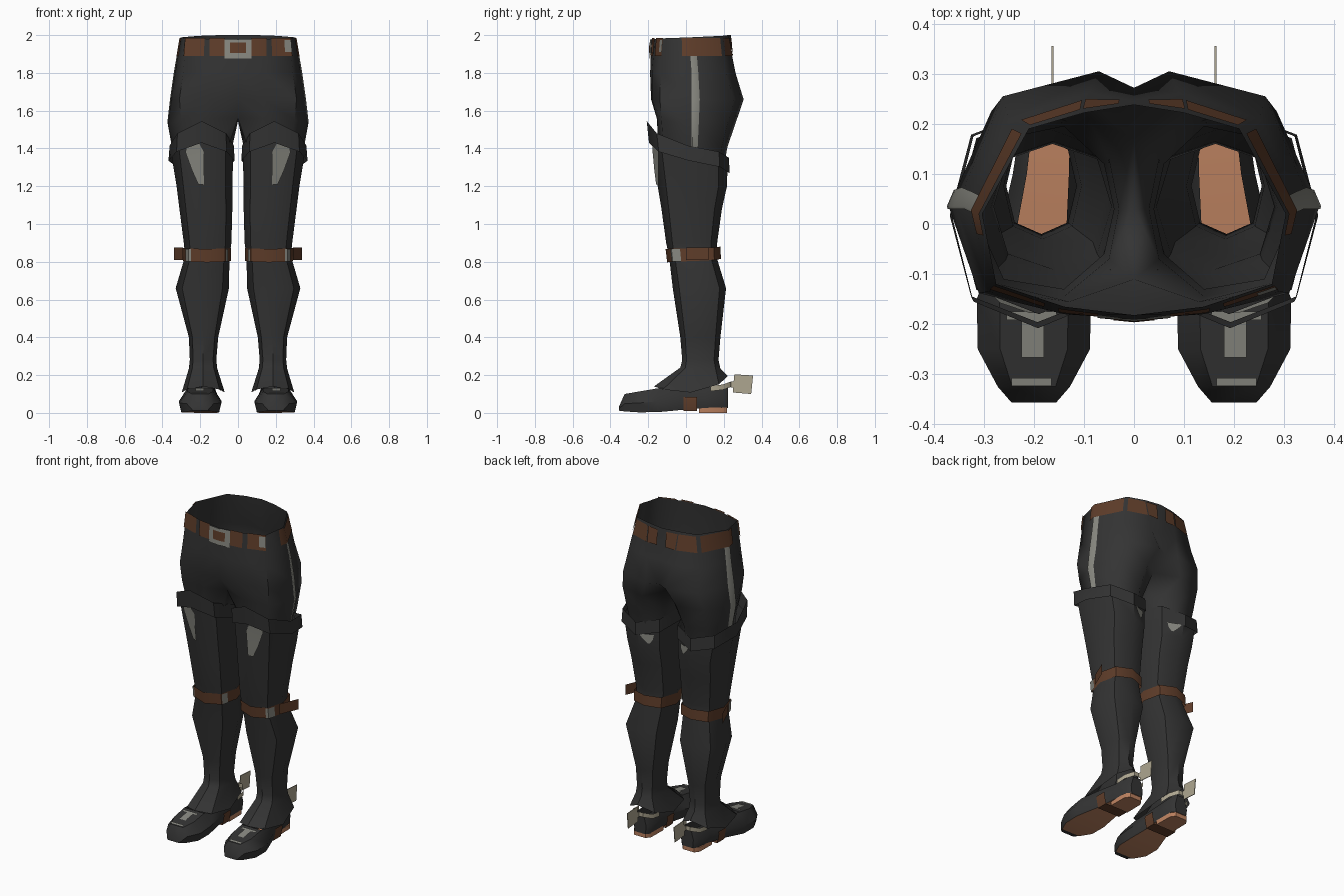
import bpy, bmesh, math
from mathutils import Vector as V

if "Cube" in bpy.data.objects:
    bpy.data.objects.remove(bpy.data.objects["Cube"])


def material(name, r, g, b):
    m = bpy.data.materials.new(name)
    m.diffuse_color = (r, g, b, 1)
    m.use_nodes = True
    m.node_tree.nodes["Principled BSDF"].inputs["Base Color"].default_value = m.diffuse_color
    return m


DARK = material("charcoal leather", .034, .034, .034)
BROWN = material("brown strap", .115, .047, .023)
GREY = material("grey trim", .25, .25, .22)
BEIGE = material("pale metal", .42, .38, .28)
COPPER = material("copper sole", .50, .22, .115)


def build(name, verts, faces, mats, mirror=True, idx=None, angle=42):
    me = bpy.data.meshes.new(name)
    me.from_pydata([tuple(v) for v in verts], [], faces)
    for m in mats:
        me.materials.append(m)
    if idx:
        for p, i in zip(me.polygons, idx):
            p.material_index = i
    bm = bmesh.new()
    bm.from_mesh(me)
    bmesh.ops.recalc_face_normals(bm, faces=bm.faces[:])
    bm.to_mesh(me)
    bm.free()
    me.shade_smooth()
    me.set_sharp_from_angle(angle=math.radians(angle))
    ob = bpy.data.objects.new(name, me)
    bpy.context.scene.collection.objects.link(ob)
    if mirror:
        mod = ob.modifiers.new("mirror", 'MIRROR')
        mod.merge_threshold = 0.0005
    return ob


def grid(rings, closed, start=0):
    """quads between successive rings of equal length"""
    n = len(rings[0])
    faces = []
    for i in range(len(rings) - 1):
        for k in range(n if closed else n - 1):
            a, b = start + i * n, start + (i + 1) * n
            faces.append((a + k, a + (k + 1) % n, b + (k + 1) % n, b + k))
    return faces


def loft(name, rings, mat, closed=True):
    return build(name, [p for r in rings for p in r], grid(rings, closed), [mat])


def octa(x0, x1, y0, y1, zf, zs=None, zb=None):
    """eight-sided leg ring: front, outer, back, inner; height varies front to back"""
    zs, zb = zf if zs is None else zs, zf if zb is None else zb
    cx, cy, rx, ry = (x0 + x1) / 2, (y0 + y1) / 2, (x1 - x0) / 2, (y1 - y0) / 2
    z = [zf, (zf + zs) / 2, zs, (zs + zb) / 2, zb]
    out = []
    for k in range(8):
        f = 1.07 if k % 2 else 1
        a = math.pi / 4 * k
        out.append(V((cx + rx * f * math.sin(a), cy - ry * f * math.cos(a), z[min(k, 8 - k)])))
    return out


def surf(rings, t, z):
    """point on a lofted surface at ring parameter t and height z"""
    col = []
    for r in rings:
        i, f = math.floor(t), t - math.floor(t)
        col.append(r[i % len(r)].lerp(r[(i + 1) % len(r)], f))
    for a, b in zip(col, col[1:]):
        if a.z >= z >= b.z:
            return a.lerp(b, (a.z - z) / max(a.z - b.z, 1e-6))
    p = (col[0] if z > col[0].z else col[-1]).copy()
    p.z = z
    return p


def patch(name, rings, rows, off, mat, centre, mirror=True):
    """thin plate hugging a lofted surface; rows are (z, t0, t1)"""
    _, a, b = rows[0]
    ts = [a] + [i for i in range(math.floor(a) + 1, math.ceil(b))] + [b]
    us = [(t - a) / (b - a) for t in ts]
    out = []
    for z, t0, t1 in rows:
        row = []
        for u in us:
            p = surf(rings, t0 + (t1 - t0) * u, z)
            d = V((p.x - centre[0], p.y - centre[1], 0)).normalized()
            row.append(p + d * off)
        out.append(row)
    return build(name, [p for r in out for p in r], grid(out, False), [mat], mirror)


# Trousers: half rings from front centre to back centre, then closed leg rings
def half(xy, z):
    return [V((x, y, h)) for (x, y), h in zip(xy, z if isinstance(z, list) else [z] * len(xy))]


hips = [
    half([(0, -.182), (.14, -.165), (.275, -.12), (.303, .02), (.21, .19), (.1, .222), (0, .238)],
         [1.98, 1.98, 1.983, 1.988, 1.996, 2, 2]),
    half([(0, -.19), (.14, -.18), (.29, -.135), (.335, .035), (.25, .21), (.09, .262), (0, .245)], 1.8),
    half([(0, -.185), (.14, -.18), (.31, -.138), (.355, .035), (.262, .255), (.07, .305), (0, .272)], 1.66)]
thighs = [
    half([(0, -.11), (.13, -.155), (.30, -.13), (.37, .035), (.285, .225), (.12, .268), (0, .17), (0, .03)],
         [1.56, 1.56, 1.55, 1.53, 1.55, 1.55, 1.58, 1.545]),
    half([(.05, -.07), (.14, -.145), (.27, -.12), (.345, .035), (.28, .19), (.14, .22), (.05, .13), (.03, .03)], 1.41),
    half([(.06, -.06), (.14, -.13), (.26, -.11), (.325, .035), (.26, .17), (.14, .195), (.06, .12), (.04, .03)], 1.28)]
verts = [p for r in hips for p in r] + [p for r in thighs for p in r]
faces = grid(hips, False) + [(14 + k, 15 + k, 22 + k, 21 + k) for k in range(6)] + grid(thighs, True, 21)
build("trousers", verts, faces, [DARK], angle=60)
outer = hips + [r[:7] for r in thighs]

# Belt pieces, buckle and side stripe
C = (0, .03)
for i, (a, b) in enumerate([(.5, 1.05), (1.25, 2), (2.7, 3.92), (4.08, 4.95), (5.0, 5.7)]):
    patch(f"belt_piece_{i}", hips, [(1.985, a, b), (1.89, a, b)], .006, BROWN, C)
patch("belt_buckle", hips, [(1.978, 0, .5), (1.875, 0, .5)], .008, GREY, C)
patch("buckle_centre", hips, [(1.96, 0, .28), (1.905, 0, .28)], .011, BROWN, C)
patch("belt_tip", hips, [(1.975, 1.72, 1.98), (1.91, 1.72, 1.98)], .009, GREY, C, False)
patch("side_stripe", outer, [(z, 2.97, 3.17) for z in (1.89, 1.8, 1.66, 1.54, 1.4)], .005, GREY, C)

# Boot shaft with flared ankle
shaft = [
    octa(.025, .355, -.18, .22, 1.46, 1.38, 1.32),
    octa(.03, .325, -.15, .217, 1.2),
    octa(.03, .31, -.13, .19, 1.08),
    octa(.035, .287, -.105, .165, .9),
    octa(.045, .28, -.09, .16, .83),
    octa(.048, .33, -.07, .212, .66),
    octa(.105, .26, -.03, .182, .4),
    octa(.115, .255, -.02, .172, .28),
    octa(.11, .26, -.03, .182, .24, .235, .235),
    octa(.07, .298, -.17, .222, .14, .108, .195)]
loft("boot_shaft", shaft, DARK)

# Boot cuff with a pointed front
loft("boot_cuff", [octa(.022, .362, -.208, .228, 1.545, 1.415, 1.35),
                   octa(.018, .368, -.196, .23, 1.43, 1.335, 1.27)], DARK)
B = (.19, .03)
patch("knee_patch", shaft, [(1.43, .15, .6), (1.38, -.05, .72), (1.28, 0, .5), (1.21, .02, .28)], .008, GREY, B)
patch("back_patch", shaft, [(1.28, 4.1, 4.75), (1.25, 4.25, 4.7), (1.225, 4.45, 4.55)], .007, GREY, B)

# Knee strap with buckle and loose end
strap = [octa(.038, .29, -.108, .182, .868, .872, .88), octa(.038, .29, -.1, .185, .797, .804, .815)]
loft("knee_strap", strap, BROWN)
patch("strap_buckle", strap, [(.868, .85, 1.4), (.802, .85, 1.4)], .006, GREY, (.165, .04))
patch("strap_keeper", strap, [(.868, 6.6, 6.95), (.802, 6.6, 6.95)], .005, GREY, (.165, .04))
loft("strap_end", [[V((.29, .0, z)), V((.31, .05, z)), V((.34, .12, z))] for z in (.875, .81)], BROWN, False)

# Foot: cross-sections from toe to heel (y, centre x, half width, bottom, top)
foot = [(-.356, .2, .045, .012, .03), (-.325, .2, .072, .008, .1), (-.25, .2, .112, .003, .113),
        (-.15, .2, .114, .004, .13), (-.03, .187, .085, .015, .14), (.1, .172, .07, .026, .14),
        (.2, .165, .062, .026, .145), (.222, .165, .042, .026, .14)]
sections = [[V((cx + sx * w, y, b + (t - b) * h)) for sx, h in
             ((-.88, 0), (-1, .45), (-.6, 1), (.6, 1), (1, .45), (.88, 0))] for y, cx, w, b, t in foot]
faces, idx = [], []
for n, f in enumerate(grid(sections, True)):
    i, k = divmod(n, 6)
    if k == 2 and 3 <= i <= 5:
        continue                      # opening under the shaft
    faces.append(f)
    idx.append(1 if k == 5 and i > 0 else 0)
faces += [tuple(range(6)), tuple(range(42, 48))]
idx += [0, 0]
build("foot", [p for s in sections for p in s], faces, [DARK, COPPER], idx=idx)

# Heel block
heel = [[V((.17 + sx * w, y, z)) for sx, w, y in
         ((-1, .062, .07), (1, .062, .07), (1, .06, .19), (1, .04, .218), (-1, .04, .218), (-1, .06, .19))]
        for z in (.028, 0)]
build("heel", heel[0] + heel[1], grid(heel, True) + [tuple(range(6, 12))], [COPPER])

# Instep strap under the foot
loft("instep_strap", [[V((.18 + x, y, z)) for x, z in
     ((-.088, .085), (-.09, .07), (-.078, .01), (.078, .01), (.09, .07), (.088, .085))]
     for y in (-.012, .058)], BROWN, False)


# Grey trim on the toe
def toe_plate(name, x0, x1, ys):
    rows = []
    for y in ys:
        for p, q in zip(foot, foot[1:]):
            if p[0] <= y <= q[0]:
                z = p[4] + (q[4] - p[4]) * (y - p[0]) / (q[0] - p[0]) + .005
                break
        rows.append([V((x0, y, z)), V((x1, y, z))])
    loft(name, rows, GREY, False)


toe_plate("toe_trim", .165, .245, (-.324, -.308))
toe_plate("toe_tongue", .18, .225, (-.267, -.25, -.18))
toe_plate("toe_bar", .155, .255, (-.192, -.175))

# Spur: band round the heel and a square plate behind
band = [(-.072, .13, .115), (-.068, .195, .122), (-.03, .238, .138), (.03, .238, .138),
        (.068, .195, .122), (.072, .13, .115)]
loft("spur_band", [[V((.165 + x, y, z + h)) for x, y, z in band] for h in (0, .028)], BEIGE, False)
plate = [(.235, .135), (.25, .135), (.248, .108), (.345, .1), (.355, .198), (.256, .204), (.252, .165), (.235, .165)]
sides = [[V((x, y, z)) for y, z in plate] for x in (.161, .165)]
build("spur_plate", sides[0] + sides[1], grid(sides, True) + [tuple(range(8)), tuple(range(8, 16))], [BEIGE])
